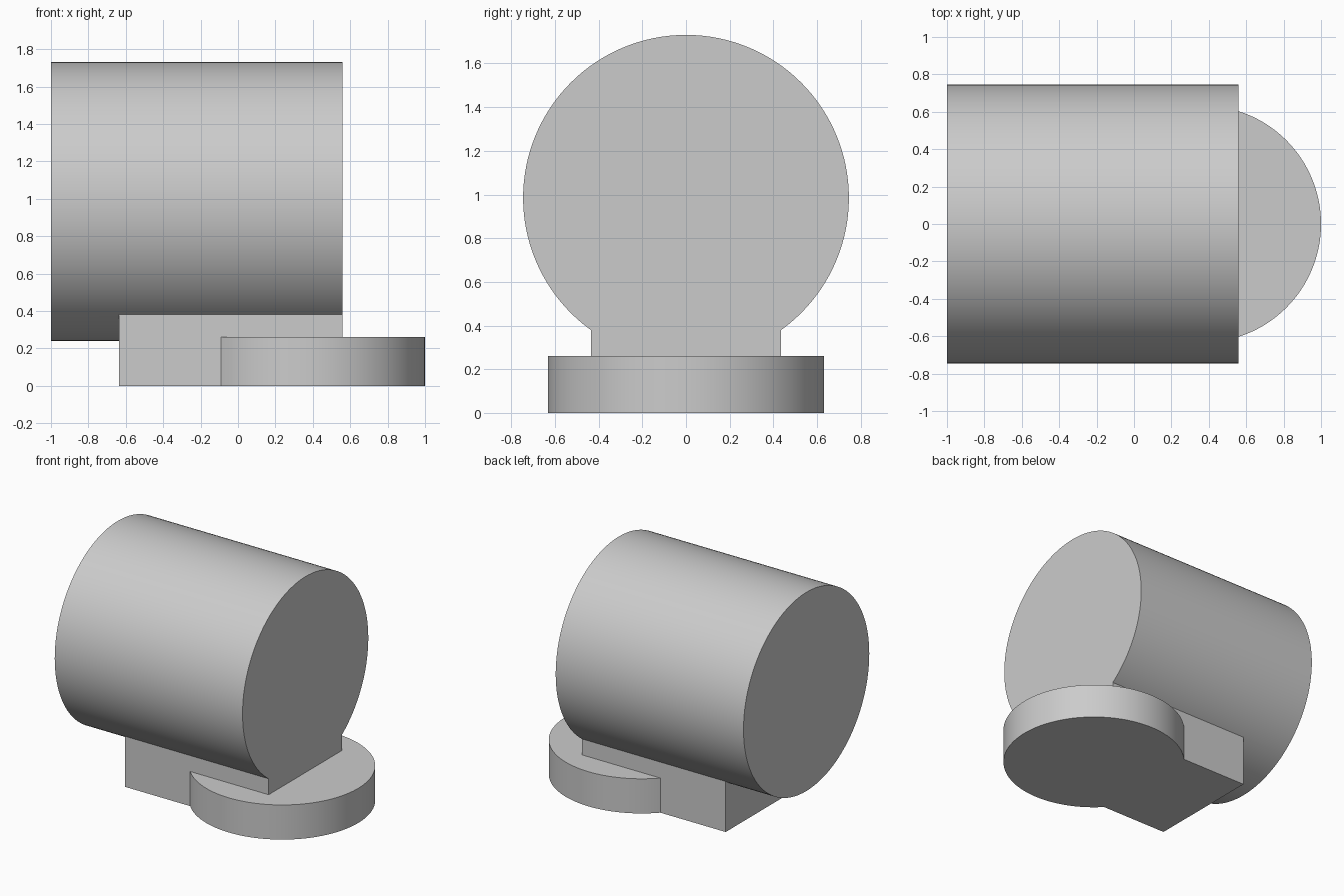
import bpy
import math

cube = bpy.data.objects.get("Cube")
if cube:
    bpy.data.objects.remove(cube, do_unlink=True)

# One plain grey for the whole model
grey = bpy.data.materials.new("light_grey")
grey.use_nodes = True
colour = (0.6, 0.6, 0.6, 1)
grey.diffuse_color = colour
grey.node_tree.nodes["Principled BSDF"].inputs["Base Color"].default_value = colour


def finish(name):
    ob = bpy.context.object
    ob.name = name
    ob.data.materials.append(grey)
    bpy.ops.object.transform_apply(location=False, rotation=True, scale=True)
    return ob


def cylinder(name, radius, depth, location, rotation=(0, 0, 0)):
    bpy.ops.mesh.primitive_cylinder_add(vertices=128, radius=radius, depth=depth,
                                        location=location, rotation=rotation)
    return finish(name)


def box(name, x0, x1, half_width, height):
    bpy.ops.mesh.primitive_cube_add(size=1, location=((x0 + x1) / 2, 0, height / 2))
    bpy.context.object.scale = (x1 - x0, 2 * half_width, height)
    return finish(name)


END = 0.56   # shared flat end of the drum and the block

# Horizontal drum, supporting block and round foot
drum = cylinder("drum_on_base", 0.746, END + 1, ((END - 1) / 2, 0, 0.985),
                (0, math.pi / 2, 0))
block = box("support_block", -0.635, END, 0.436, 0.8)
foot = cylinder("round_foot", 0.633, 0.26, (0.367, 0, 0.13))

# Fuse the parts so the flush end and underside are single faces
bpy.ops.object.select_all(action="DESELECT")
bpy.context.view_layer.objects.active = drum
drum.select_set(True)
for part in (block, foot):
    mod = drum.modifiers.new("join_" + part.name, "BOOLEAN")
    mod.operation = "UNION"
    mod.solver = "EXACT"
    mod.object = part
    bpy.ops.object.modifier_apply(modifier=mod.name)
    bpy.data.objects.remove(part, do_unlink=True)

bpy.ops.object.shade_smooth_by_angle(angle=math.radians(30))
